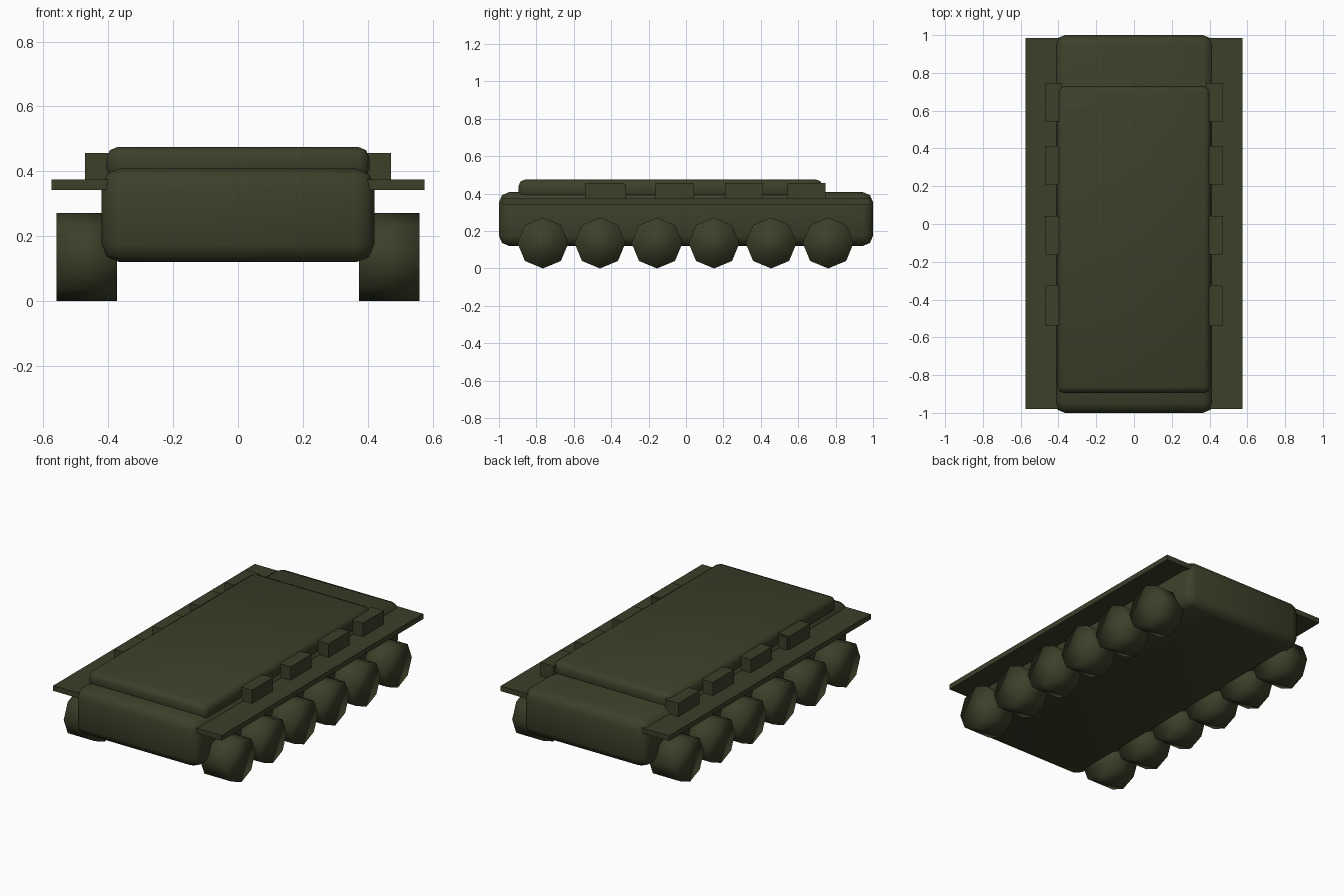
import bpy, bmesh, math
from mathutils import Matrix, Vector

if "Cube" in bpy.data.objects:
    bpy.data.objects.remove(bpy.data.objects["Cube"], do_unlink=True)

# Single dark olive paint
olive = bpy.data.materials.new("dark olive paint")
olive.use_nodes = True
colour = (0.045, 0.05, 0.022, 1)
olive.diffuse_color = colour
olive.node_tree.nodes["Principled BSDF"].inputs["Base Color"].default_value = colour


def finish(name, bm, smooth_angle=None):
    bmesh.ops.recalc_face_normals(bm, faces=bm.faces)
    mesh = bpy.data.meshes.new(name)
    bm.to_mesh(mesh)
    bm.free()
    mesh.materials.append(olive)
    obj = bpy.data.objects.new(name, mesh)
    bpy.context.collection.objects.link(obj)
    if smooth_angle:
        bpy.ops.object.select_all(action='DESELECT')
        obj.select_set(True)
        bpy.context.view_layer.objects.active = obj
        bpy.ops.object.shade_smooth_by_angle(angle=math.radians(smooth_angle))
    return obj


def box(name, low, high, bevel=0, segments=2):
    low, high = Vector(low), Vector(high)
    bm = bmesh.new()
    bmesh.ops.create_cube(bm, size=1)
    bmesh.ops.scale(bm, vec=high - low, verts=bm.verts)
    bmesh.ops.translate(bm, vec=(low + high) / 2, verts=bm.verts)
    if bevel:
        bmesh.ops.bevel(bm, geom=bm.edges[:], offset=bevel, segments=segments,
                        profile=0.5, affect='EDGES')
    return finish(name, bm, 50 if bevel else None)


def wheel(name, x, y):
    # Eight-sided roller resting on one corner
    bm = bmesh.new()
    place = Matrix.Translation((x, y, 0.136)) @ Matrix.Rotation(math.pi / 2, 4, 'Y')
    bmesh.ops.create_cone(bm, cap_ends=True, segments=8, radius1=0.136,
                          radius2=0.136, depth=0.186, matrix=place)
    return finish(name, bm, 180)


# Hull, deck and fender plate
box("hull", (-0.42, -1, 0.12), (0.42, 1, 0.408), 0.055)
box("upper_deck", (-0.405, -0.895, 0.372), (0.405, 0.73, 0.475), 0.034)
box("fender_plate", (-0.575, -0.98, 0.342), (0.575, 0.985, 0.374))

# Mirrored running gear and stowage boxes
for side, sign in (("left", 1), ("right", -1)):
    for i in range(6):
        wheel(f"{side}_wheel_{i + 1}", sign * 0.466, -0.765 + 0.305 * i)
    for i, y in enumerate((-0.435, -0.06, 0.31, 0.645)):
        xs = sorted((sign * 0.38, sign * 0.472))
        box(f"{side}_stowage_box_{i + 1}", (xs[0], y - 0.102, 0.37), (xs[1], y + 0.102, 0.457))
    # Shallow cap on the back of the foremost box
    xs = sorted((sign * 0.38, sign * 0.464))
    box(f"{side}_box_cap", (xs[0], -0.34, 0.37), (xs[1], -0.322, 0.45))
